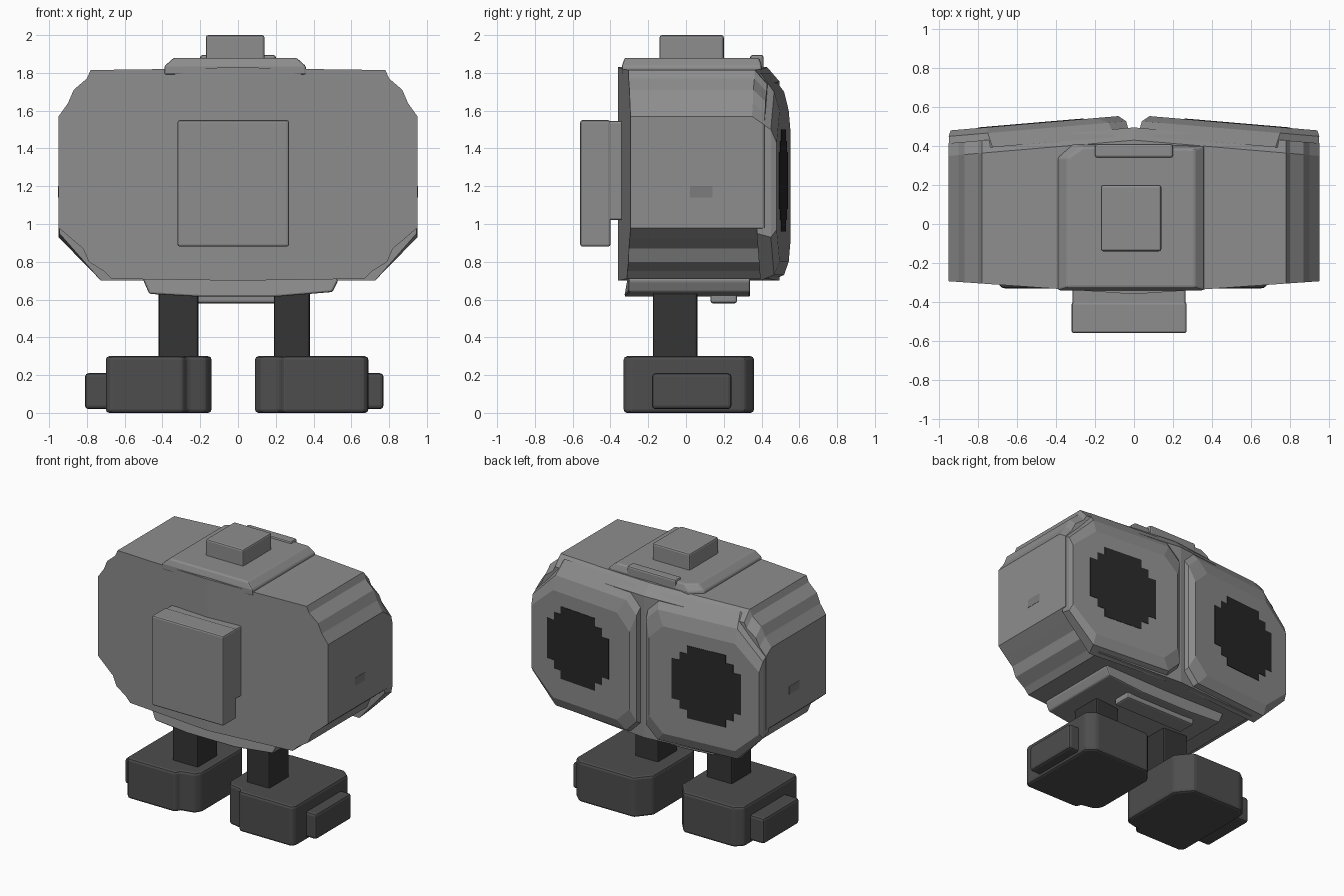
import bpy, bmesh

if "Cube" in bpy.data.objects:
    bpy.data.objects.remove(bpy.data.objects["Cube"])


def shade(name, v):
    m = bpy.data.materials.new(name)
    m.diffuse_color = (v, v, v, 1)
    m.use_nodes = True
    m.node_tree.nodes["Principled BSDF"].inputs["Base Color"].default_value = m.diffuse_color
    return m


BODY = shade("body_grey", 0.27)
MARK = shade("mark_grey", 0.2)
FOOT = shade("foot_grey", 0.075)
LEG = shade("leg_grey", 0.035)
BLACK = shade("near_black", 0.022)


def loft(name, rings, bevel=0.0, mirror=False, mat=BODY):
    """Skin equal-length rings of 3D points and cap both ends."""
    bm = bmesh.new()
    vs = [[bm.verts.new(p) for p in r] for r in rings]
    n = len(vs[0])
    for a, b in zip(vs, vs[1:]):
        for i in range(n):
            j = (i + 1) % n
            bm.faces.new((a[i], a[j], b[j], b[i]))
    bm.faces.new(vs[0][::-1])
    bm.faces.new(vs[-1])
    bmesh.ops.recalc_face_normals(bm, faces=bm.faces)
    me = bpy.data.meshes.new(name)
    bm.to_mesh(me)
    bm.free()
    ob = bpy.data.objects.new(name, me)
    bpy.context.collection.objects.link(ob)
    me.materials.append(mat)
    if mirror:
        ob.modifiers.new("mirror", 'MIRROR')
    if bevel:
        b = ob.modifiers.new("soft_edges", 'BEVEL')
        b.width, b.segments, b.limit_method = bevel, 2, 'ANGLE'
    return ob


def box(name, x, y, z, bevel=0.012, mat=BODY):
    return loft(name, [[(x[i], y[j], h) for i, j in ((0, 0), (1, 0), (1, 1), (0, 1))]
                       for h in z], bevel, mat=mat)


def front(x):
    return -0.36 + 0.07 * abs(x)


def slant(pts, y):
    """Place an x-z outline on a plane that sweeps forward at the outside."""
    return [(x, y - 0.085 * x, z) for x, z in pts]


def octagon(x0, x1, z0, z1, ci, co, cz):
    """Inner corners cut by ci, outer corners by co."""
    return [(x0 + ci, z0), (x1 - co, z0), (x1, z0 + cz), (x1, z1 - cz),
            (x1 - co, z1), (x0 + ci, z1), (x0, z1 - ci), (x0, z0 + ci)]


# Main shell: stepped half silhouette, mirrored, roof sloping down at the rear
half = [(0, 0.70), (0.67, 0.71), (0.71, 0.75), (0.79, 0.80), (0.82, 0.87), (0.88, 0.92),
        (0.95, 0.98), (0.95, 1.57), (0.90, 1.64), (0.87, 1.71), (0.80, 1.77), (0.78, 1.815),
        (0.40, 1.82), (0, 1.83)]
rear = [(x, z if z < 1.2 else 1.2 + (z - 1.2) * 0.88) for x, z in half]
loft("body_shell", [[(x, front(x), z) for x, z in half],
                    slant(half, 0.43), slant(rear, 0.495)], mirror=True)

# Rear housings around the two dark panels
loft("rear_housing", [slant(octagon(0.02, 0.945, 0.70, 1.80, 0.08, 0.22, 0.25), 0.455),
                      slant(octagon(0.04, 0.95, 0.73, 1.70, 0.09, 0.20, 0.20), 0.53),
                      slant(octagon(0.08, 0.94, 0.80, 1.60, 0.11, 0.19, 0.17), 0.56)],
     mirror=True)

# Dark rear panels with stepped corners
s, m, e = 0.15, 0.21, 0.27
q = [(s, -e), (s, -m), (m, -m), (m, -s), (e, -s)]
q += [(x, -z) for x, z in q[::-1]]
q += [(-x, z) for x, z in q[::-1]]
panel = [(0.53 + x, 1.23 + z) for x, z in q]
loft("rear_panel", [slant(panel, 0.55), slant(panel, 0.563)], mirror=True, mat=BLACK)


# Raised crown, top knob
def crown_ring(i, z):
    return [(-0.39 + i, -0.34 + i * .3, z), (0.36 - i, -0.34 + i * .3, z),
            (0.36 - i, 0.40 - i * .3, z), (-0.31 + i, 0.41 - i * .3, z), (-0.39 + i, 0.34, z)]


loft("crown", [crown_ring(0, 1.79), crown_ring(0, 1.835), crown_ring(0.05, 1.88)], 0.01)
box("crown_rear_ridge", (-0.20, 0.20), (0.34, 0.41), (1.75, 1.895))
box("top_knob", (-0.17, 0.14), (-0.14, 0.20), (1.86, 2.0))

# Belly ledges
belly = [(-0.50, 0.70), (-0.47, 0.63), (-0.2, 0.615), (0.2, 0.615), (0.50, 0.64), (0.53, 0.70),
         (0.5, 0.75), (-0.5, 0.75)]
loft("belly", [[(x, front(x) + 0.02, z) for x, z in belly],
               [(x, 0.34, z) for x, z in belly]], 0.01)
box("belly_keel", (-0.30, 0.28), (0.13, 0.27), (0.58, 0.65))

# Chest box and its mount
box("chest_box", (-0.32, 0.27), (-0.56, -0.40), (0.88, 1.55))
box("chest_mount", (-0.315, 0.265), (-0.42, -0.33), (1.02, 1.545))

# Side marks
for label, sx in (("left", -1), ("right", 1)):
    box(label + "_side_mark", sorted((sx * 0.945, sx * 0.952)), (0.02, 0.14), (1.14, 1.20), 0,
        MARK)

# Legs and feet: side, leg inner/outer, foot inner/outer, side block end
for label, sx, li, lo, fi, fo, end in (("left", -1, 0.21, 0.42, 0.14, 0.70, 0.81),
                                       ("right", 1, 0.19, 0.38, 0.09, 0.69, 0.77)):
    box(label + "_leg", sorted((sx * li, sx * lo)), (-0.175, 0.06), (0.27, 0.68), mat=LEG)
    plan = [(fo, -0.30), (fo - 0.02, -0.33), (fi + 0.15, -0.33), (fi + 0.13, -0.29),
            (fi + 0.03, -0.27), (fi, -0.22), (fi, 0.25), (fi + 0.09, 0.36),
            (fo - 0.06, 0.36), (fo, 0.31)]
    loft(label + "_foot", [[(sx * x, y, z) for x, y in plan] for z in (0.0, 0.30)],
         0.018, mat=FOOT)
    box(label + "_foot_side_block", sorted((sx * (fo - 0.03), sx * end)), (-0.18, 0.24),
        (0.02, 0.21), 0.018, FOOT)
